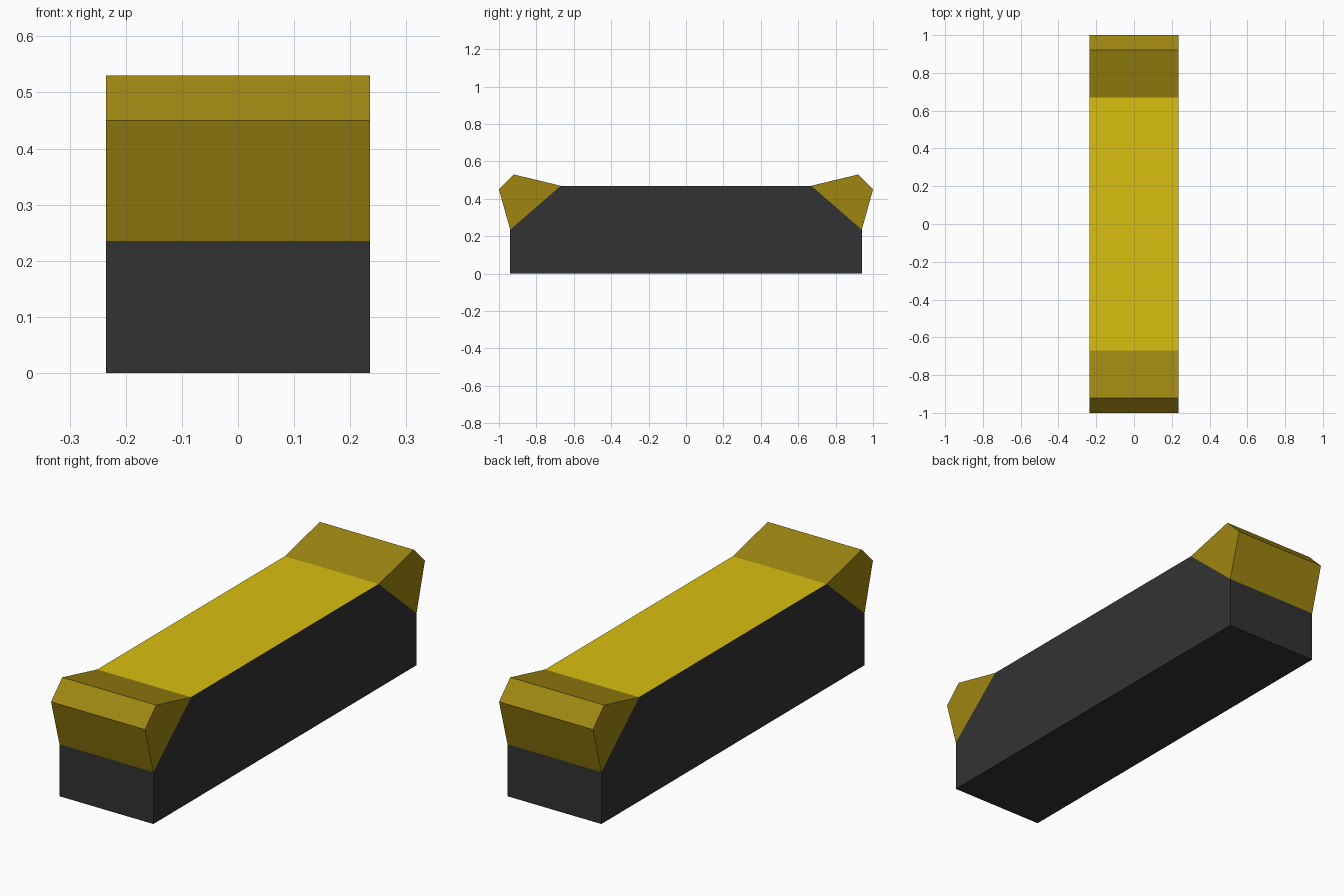
import bpy
import bmesh

cube = bpy.data.objects.get("Cube")
if cube:
    bpy.data.objects.remove(cube, do_unlink=True)

HALF_WIDTH = 0.235


def make_material(name, color):
    mat = bpy.data.materials.new(name)
    mat.use_nodes = True
    mat.diffuse_color = color
    mat.node_tree.nodes["Principled BSDF"].inputs["Base Color"].default_value = color
    return mat


def make_prism(name, profile, materials):
    """Extrude a (y, z) profile across the width; upward flat faces use the last material."""
    bm = bmesh.new()
    base = bm.faces.new([bm.verts.new((-HALF_WIDTH, y, z)) for y, z in profile])
    extruded = bmesh.ops.extrude_face_region(bm, geom=[base], use_keep_orig=True)["geom"]
    moved = [v for v in extruded if isinstance(v, bmesh.types.BMVert)]
    bmesh.ops.translate(bm, verts=moved, vec=(2 * HALF_WIDTH, 0, 0))
    bmesh.ops.recalc_face_normals(bm, faces=bm.faces)
    for face in bm.faces:
        face.material_index = len(materials) - 1 if face.normal.z > 0.99 else 0
    mesh = bpy.data.meshes.new(name)
    bm.to_mesh(mesh)
    bm.free()
    for mat in materials:
        mesh.materials.append(mat)
    obj = bpy.data.objects.new(name, mesh)
    bpy.context.collection.objects.link(obj)
    return obj


charcoal = make_material("charcoal", (0.0325, 0.0325, 0.0325, 1))
yellow = make_material("bright yellow", (0.70, 0.53, 0.005, 1))
gold = make_material("dark gold", (0.343, 0.239, 0.0055, 1))

# Long body with cut corners and a yellow top
half_body = [(0.94, 0.0), (0.94, 0.235), (0.67, 0.47)]
make_prism("body", half_body + [(-y, z) for y, z in reversed(half_body)],
           [charcoal, yellow])

# Raised, flared bumper on each end
bumper = [(0.67, 0.47), (0.92, 0.53), (1.0, 0.45), (0.94, 0.235)]
for name, side in (("front_bumper", -1), ("back_bumper", 1)):
    make_prism(name, [(side * y, z) for y, z in bumper], [gold])
